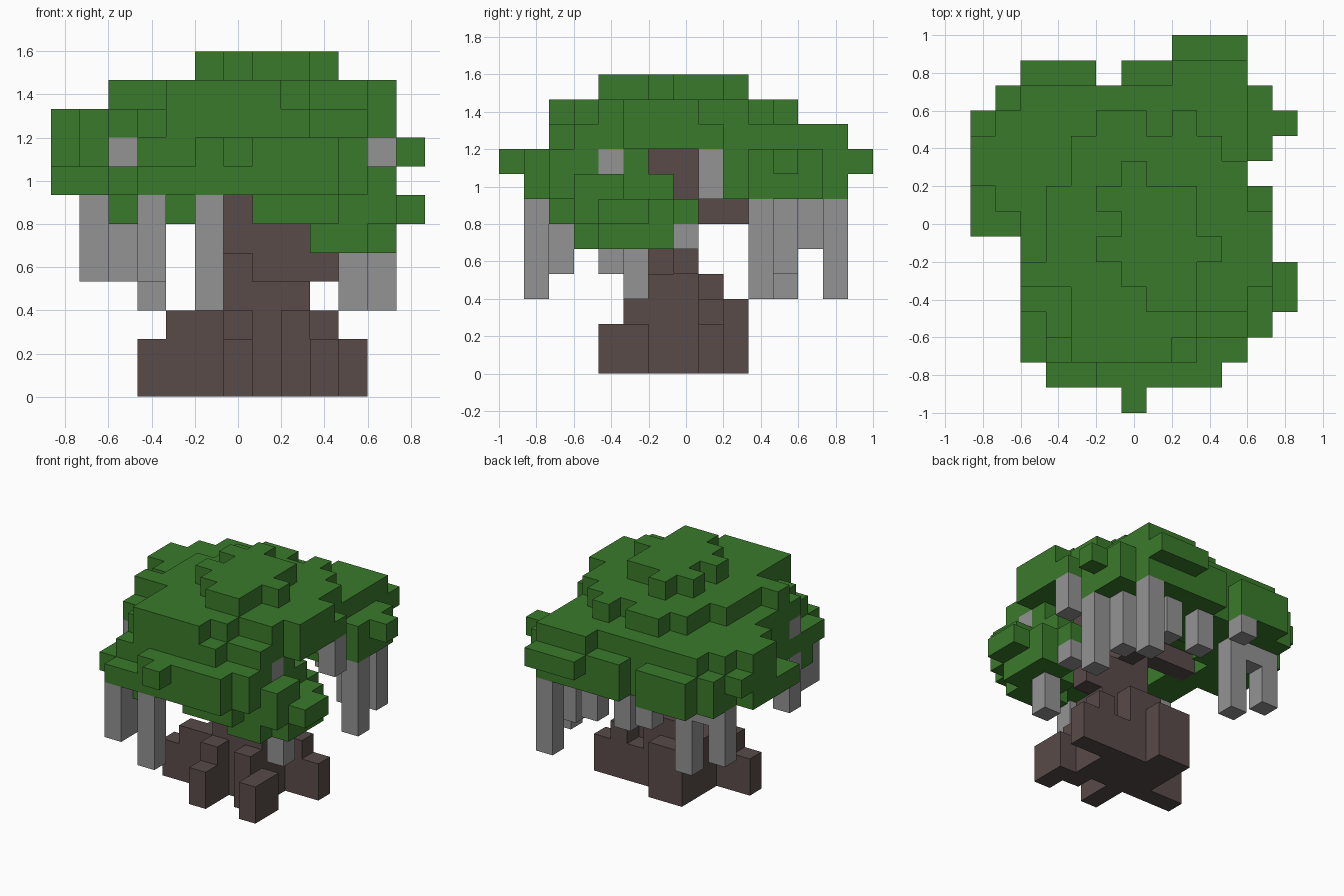
import bpy
import bmesh
import math
from mathutils import Vector

cube = bpy.data.objects.get("Cube")
if cube:
    bpy.data.objects.remove(cube, do_unlink=True)

CELL = 2 / 15
ORIGIN = Vector((-6.5, -7.5, 0))


def make_material(name, colour):
    mat = bpy.data.materials.new(name)
    mat.use_nodes = True
    mat.diffuse_color = (*colour, 1)
    mat.node_tree.nodes["Principled BSDF"].inputs["Base Color"].default_value = (*colour, 1)
    return mat


def block(x, y, z):
    """Cells of a box; each argument is one index or an inclusive (first, last) span."""
    spans = [s if isinstance(s, tuple) else (s, s) for s in (x, y, z)]
    xs, ys, zs = [range(a, b + 1) for a, b in spans]
    return {(i, j, k) for i in xs for j in ys for k in zs}


def layer(z, first_row, *rows):
    """One flat layer: an x span per row, going backwards from first_row."""
    cells = set()
    for row, span in enumerate(rows, first_row):
        cells |= block(span, row, z)
    return cells


def build(name, cells, mat):
    """Skin a set of cells with outer faces only, then merge the flat areas."""
    bm = bmesh.new()
    corners = {}

    def corner(point):
        key = tuple(point)
        if key not in corners:
            corners[key] = bm.verts.new((Vector(key) + ORIGIN) * CELL)
        return corners[key]

    for cell in sorted(cells):
        for axis in range(3):
            u, v = (axis + 1) % 3, (axis + 2) % 3
            for side in (0, 1):
                beside = list(cell)
                beside[axis] += 2 * side - 1
                if tuple(beside) in cells:
                    continue
                loop = []
                for du, dv in ((0, 0), (1, 0), (1, 1), (0, 1)):
                    p = list(cell)
                    p[axis] += side
                    p[u] += du
                    p[v] += dv
                    loop.append(corner(p))
                bm.faces.new(loop if side else loop[::-1])
    bmesh.ops.dissolve_limit(bm, angle_limit=math.radians(1), verts=bm.verts[:],
                             edges=bm.edges[:], use_dissolve_boundaries=False)
    mesh = bpy.data.meshes.new(name)
    bm.to_mesh(mesh)
    bm.free()
    mesh.materials.append(mat)
    obj = bpy.data.objects.new(name, mesh)
    bpy.context.collection.objects.link(obj)
    return obj


leaf_green = make_material("leaf green", (0.042, 0.195, 0.024))
bark_brown = make_material("bark brown", (0.100, 0.070, 0.068))
vine_grey = make_material("vine grey", (0.292, 0.292, 0.292))

# Canopy crown, from the top layer down
leaves = layer(11, 4, (7, 8), (6, 8), (5, 9), (6, 8), (5, 8), 6)
leaves |= layer(10, 2, (4, 7), (4, 8), (4, 10), (2, 11), (3, 11), (3, 11),
                (3, 10), (4, 10), (4, 9), (5, 6))
leaves |= block(8, 11, 10)
leaves |= layer(9, 2, (4, 8), (3, 10), (2, 10), (2, 11), (2, 11), (2, 11),
                (1, 11), (0, 10), (0, 10), (1, 10), (2, 10), (8, 10))

# Widest canopy layer with its stray tips
leaves |= layer(8, 0, 6, (5, 9), (3, 10), (3, 10), (3, 9), (2, 10), (2, 8), (2, 8),
                (1, 10), (0, 10), (0, 11), (0, 12), (1, 11), (6, 10), (8, 10))
leaves |= block((2, 4), 13, 8)

# Canopy skirt, open underneath around the trunk
leaves |= layer(7, 1, (3, 9), (2, 10), (2, 11), (2, 3), (2, 3), (2, 3),
                (0, 2), (0, 2), (0, 3), (0, 11), (1, 11), (1, 11), (6, 10))
leaves |= block((9, 11), 4, 7) | block((9, 10), (5, 6), 7)
leaves |= block((8, 10), 9, 7) | block((2, 4), 13, 7)

# Low drooping bough at the front corner
leaves |= layer(6, 2, (7, 9), (8, 11), (9, 12), (9, 12), (9, 11), 10)
leaves |= layer(5, 3, (9, 10), (9, 11), (9, 11), (10, 11))
leaves |= block(2, 3, 6) | block(4, (2, 3), 6)

# Trunk column
wood = block((5, 8), (6, 7), (0, 2)) | block((6, 8), (6, 7), 3)
wood |= block((5, 7), 8, (0, 2)) | block((6, 7), 8, 3)
wood |= block(6, (6, 7), 4) | block((6, 8), 7, (4, 5)) | block((6, 7), 7, 6)

# Roots
wood |= block(3, 6, (0, 1)) | block(4, 6, (0, 2))
wood |= block((5, 6), 9, (0, 2))
wood |= block((8, 10), 8, (0, 1)) | block(9, 8, 2)
wood |= block(6, 4, (0, 1)) | block(6, 5, (0, 2))
wood |= block(9, (4, 5), (0, 1)) | block(8, 5, (0, 2))

# Branches to either side and to the back
wood |= block(9, 7, 4) | block(7, (8, 9), 6)
wood |= block((3, 9), 7, 7) | block(9, (6, 7), 8)

# Hanging vines: column, row, span of heights
vines = set()
for x, y, span in (
        (3, 1, (4, 6)), (5, 1, (3, 6)), (3, 2, (4, 5)), (2, 4, (4, 6)), (2, 4, 8),
        (10, 4, 8), (10, 5, (3, 4)), (10, 7, 5), (11, 8, (7, 8)), (11, 10, (3, 6)),
        (10, 11, (4, 6)), (8, 12, (5, 6)), (10, 13, (3, 6)), (3, 11, (3, 6)),
        (2, 11, 6), (1, 11, (4, 6)), (6, 12, (5, 6)), (4, 13, 6)):
    vines |= block(x, y, span)

build("canopy", leaves, leaf_green)
build("trunk_and_roots", wood - leaves, bark_brown)
build("hanging_vines", vines - leaves - wood, vine_grey)
